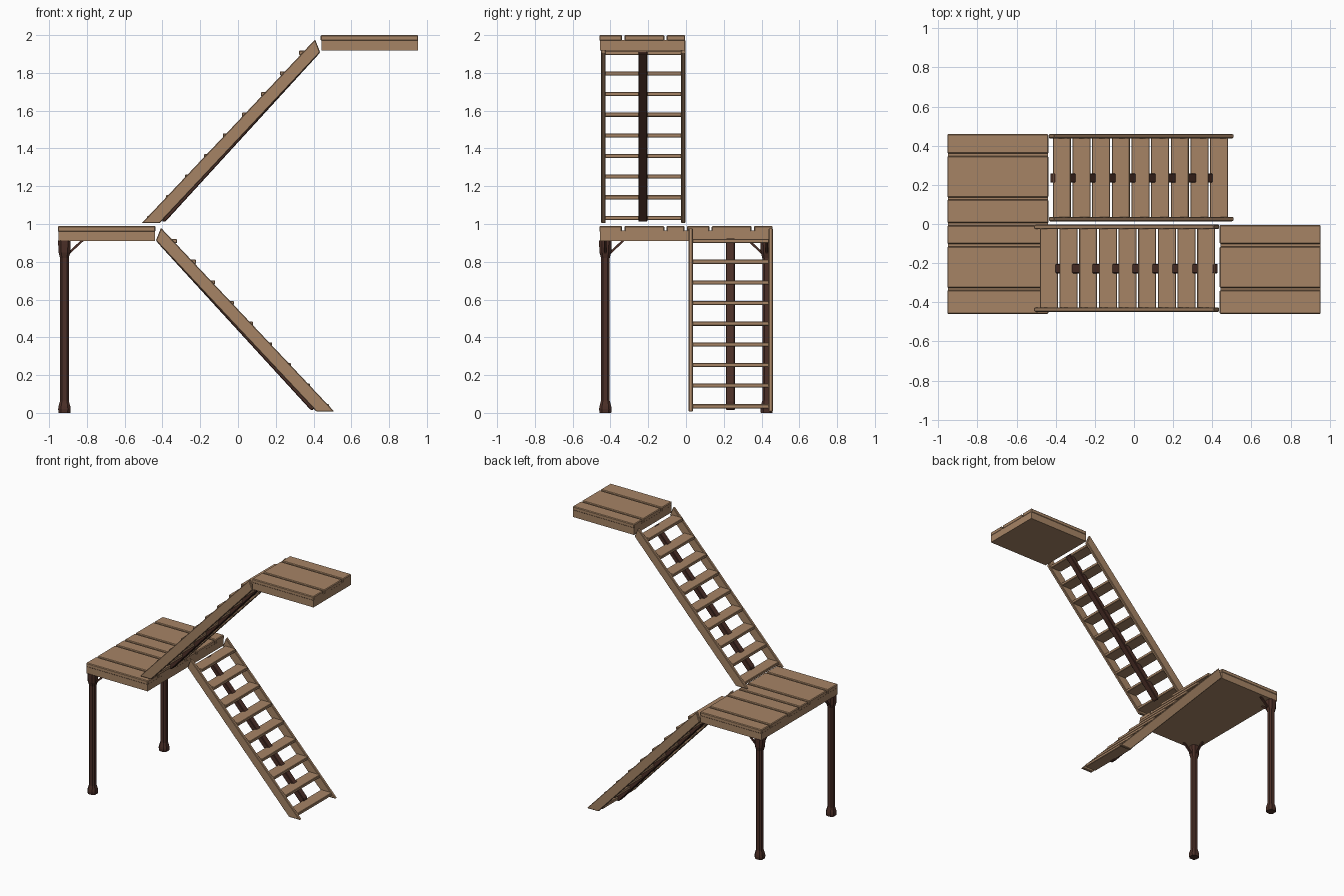
import bpy, bmesh, math
from mathutils import Vector

if "Cube" in bpy.data.objects:
    bpy.data.objects.remove(bpy.data.objects["Cube"])


def material(name, rgb):
    m = bpy.data.materials.new(name)
    m.diffuse_color = (*rgb, 1)
    m.use_nodes = True
    m.node_tree.nodes["Principled BSDF"].inputs["Base Color"].default_value = m.diffuse_color
    return m


WOOD = material("light_wood", (0.38, 0.23, 0.13))
DARK = material("dark_wood", (0.07, 0.028, 0.02))


def finish(name, bm, mat, bevel=0.0):
    bmesh.ops.recalc_face_normals(bm, faces=bm.faces)
    me = bpy.data.meshes.new(name)
    bm.to_mesh(me)
    bm.free()
    me.materials.append(mat)
    ob = bpy.data.objects.new(name, me)
    bpy.context.collection.objects.link(ob)
    if bevel:
        mod = ob.modifiers.new("chamfer", 'BEVEL')
        mod.width = bevel
        mod.segments = 1
    return ob


def extrude_xz(name, pts, y0, y1, mat, bevel=0.0):
    """Extrude an x-z outline from y0 to y1."""
    bm = bmesh.new()
    a = [bm.verts.new((x, y0, z)) for x, z in pts]
    b = [bm.verts.new((x, y1, z)) for x, z in pts]
    n = len(pts)
    bm.faces.new(a)
    bm.faces.new(b[::-1])
    for i in range(n):
        bm.faces.new((a[i], b[i], b[(i + 1) % n], a[(i + 1) % n]))
    return finish(name, bm, mat, bevel)


def box(name, x0, x1, y0, y1, z0, z1, mat, bevel=0.0):
    return extrude_xz(name, [(x0, z0), (x1, z0), (x1, z1), (x0, z1)], y0, y1, mat, bevel)


def bar(name, p, q, w, mat):
    """Thin square bar between two points."""
    p, q = Vector(p), Vector(q)
    bm = bmesh.new()
    bmesh.ops.create_cube(bm, size=1)
    bmesh.ops.scale(bm, vec=(w, w, (q - p).length), verts=bm.verts)
    rot = (q - p).to_track_quat('Z', 'Y').to_matrix()
    bmesh.ops.rotate(bm, matrix=rot, verts=bm.verts)
    bmesh.ops.translate(bm, vec=(p + q) / 2, verts=bm.verts)
    return finish(name, bm, mat)


def platform(name, x0, x1, y0, y1, z0, z1, gaps):
    # solid frame with raised planks on top
    box(name + "_frame", x0 + .003, x1 - .002, y0 + .003, y1 - .003, z0, z1 - .025, WOOD)
    edges = [y0] + gaps + [y1]
    for i in range(len(edges) - 1):
        a = edges[i] + (.006 if i else 0)
        b = edges[i + 1] - (.006 if i < len(edges) - 2 else 0)
        box(f"{name}_plank_{i}", x0, x1, a, b, z1 - .031, z1, WOOD, .005)


def flight(name, s, yc, dz):
    """s=1 descends towards +x, s=-1 towards -x."""
    def P(pts):
        return [(s * x, z + dz) for x, z in pts]
    # side boards
    side = [(-.408, .98), (.51, .007), (.415, .007), (-.435, .912)]
    for k in (-1, 1):
        y = yc + k * .2115
        extrude_xz(f"{name}_stringer_{'front' if k < 0 else 'back'}", P(side),
                   y - .0115, y + .0115, WOOD, .004)
    # central beam below the treads
    extrude_xz(name + "_centre_beam",
               P([(-.43, .905), (-.405, .925), (.40, .065), (.40, .015), (.385, .015)]),
               yc - .026, yc + .022, DARK, .004)
    # treads
    for i in range(9):
        x, z = .435 - i * .1005, .035 + i * .1093
        box(f"{name}_tread_{i}", s * x - .046, s * x + .046, yc - .203, yc + .203,
            z + dz - .011, z + dz + .011, WOOD, .003)


platform("landing", -.954, -.437, -.459, .459, .91, .99, [-.332, -.109, -.001, .13, .353])
platform("top_deck", .438, .954, -.459, -.004, 1.918, 2.0, [-.332, -.109])
flight("lower_flight", 1, .237, 0)
flight("upper_flight", -1, -.226, .997)

# corner posts: chamfered square section along a flared profile
PROFILE = [(0, .031), (.02, .033), (.035, .031), (.065, .023), (.82, .023),
           (.85, .031), (.895, .033), (.912, .033)]
for k in (-1, 1):
    tag = "front" if k < 0 else "back"
    px, py = -.919, k * .427
    bm = bmesh.new()
    rings = []
    for z, r in PROFILE:
        c = r * .55
        sec = [(r, -c), (r, c), (c, r), (-c, r), (-r, c), (-r, -c), (-c, -r), (c, -r)]
        rings.append([bm.verts.new((px + x, py + y, z)) for x, y in sec])
    for a, b in zip(rings, rings[1:]):
        for i in range(8):
            bm.faces.new((a[i], a[(i + 1) % 8], b[(i + 1) % 8], b[i]))
    bm.faces.new(rings[0][::-1])
    bm.faces.new(rings[-1])
    finish(f"{tag}_post", bm, DARK)
    # diagonal braces
    bar(f"{tag}_brace_x", (px + .015, py, .838), (px + .097, py, .914), .012, DARK)
    bar(f"{tag}_brace_y", (px, py - k * .015, .838), (px, py - k * .097, .914), .012, DARK)
